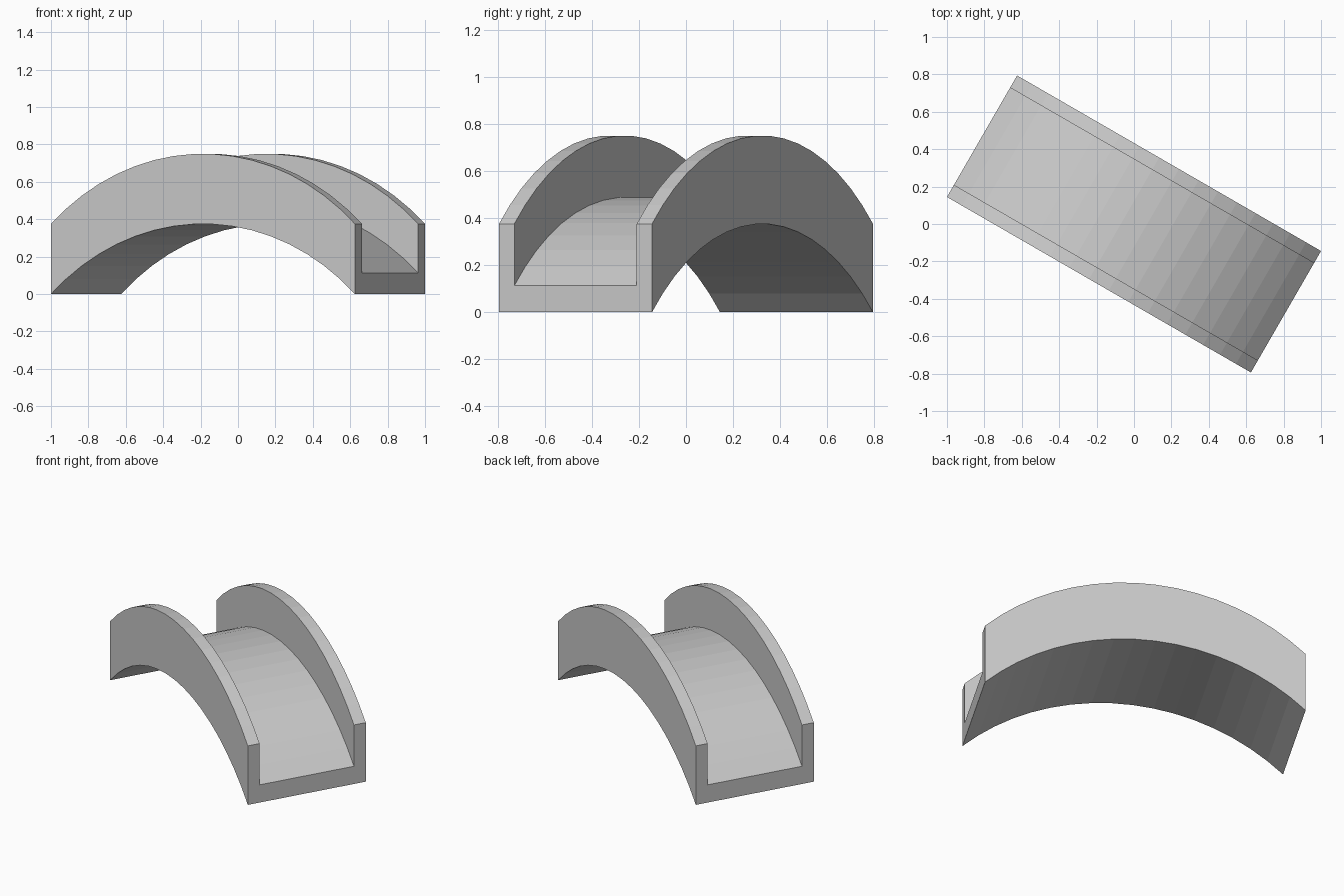
import bpy, bmesh
from math import asin, sin, cos, radians

if "Cube" in bpy.data.objects:
    bpy.data.objects.remove(bpy.data.objects["Cube"])

HALF_L, HALF_W, RISE = 0.9382, 0.375, 0.375   # half length, half width, arch rise
WALL, FLOOR, HEIGHT = 0.075, 0.1125, 0.375    # parapet thickness, deck thickness, section height
SEGMENTS = 17

# U-shaped cross-section (across, height)
inner = HALF_W - WALL
section = [(-HALF_W, 0), (HALF_W, 0), (HALF_W, HEIGHT), (inner, HEIGHT),
           (inner, FLOOR), (-inner, FLOOR), (-inner, HEIGHT), (-HALF_W, HEIGHT)]

# Circular arc through both feet and the crown
radius = (HALF_L ** 2 + RISE ** 2) / (2 * RISE)
half_angle = asin(HALF_L / radius)

# Sweep the section along the arc, keeping it vertical
bm = bmesh.new()
rings = []
for i in range(SEGMENTS + 1):
    a = half_angle * (2 * i / SEGMENTS - 1)
    x = radius * sin(a)
    z = max(0.0, radius * cos(a) - radius + RISE)
    rings.append([bm.verts.new((x, y, z + h)) for y, h in section])
n = len(section)
for r0, r1 in zip(rings, rings[1:]):
    for j in range(n):
        k = (j + 1) % n
        bm.faces.new((r0[j], r0[k], r1[k], r1[j]))

# End caps
bm.faces.new(rings[0])
bm.faces.new(rings[-1])
bmesh.ops.recalc_face_normals(bm, faces=bm.faces)

mesh = bpy.data.meshes.new("arched_bridge")
bm.to_mesh(mesh)
bm.free()
bridge = bpy.data.objects.new("arched_bridge", mesh)
bridge.rotation_euler.z = radians(-30)
bpy.context.collection.objects.link(bridge)
